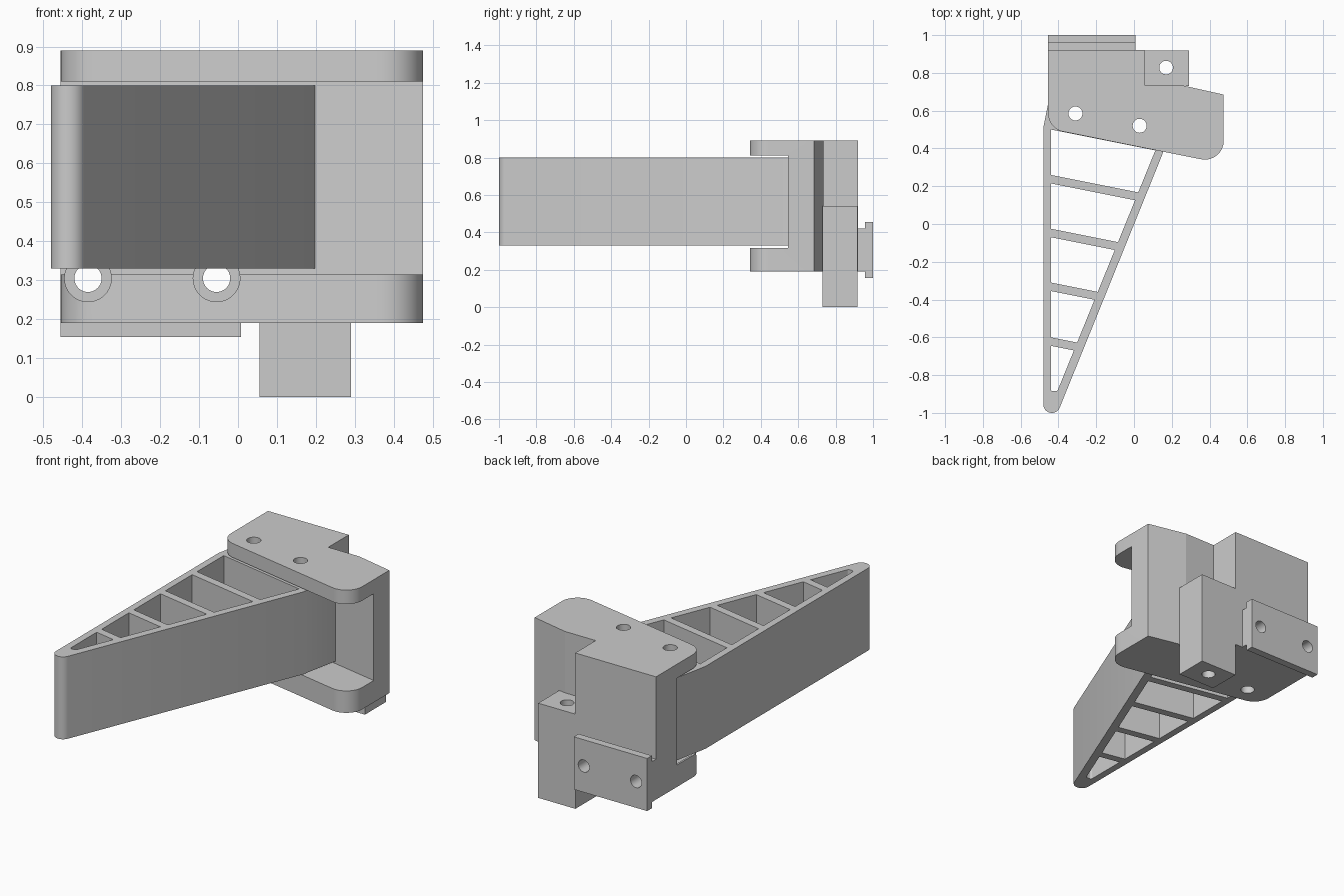
import bpy, bmesh, math
from mathutils import Vector, Matrix

if "Cube" in bpy.data.objects:
    bpy.data.objects.remove(bpy.data.objects["Cube"])


def fillet(pts):
    """Outline from (x, y[, radius]) corners, rounding those with a radius."""
    out = []
    n = len(pts)
    for i, p in enumerate(pts):
        c = Vector(p[:2])
        if len(p) == 2:
            out.append(c)
            continue
        r = p[2]
        a = (Vector(pts[i - 1][:2]) - c).normalized()
        b = (Vector(pts[(i + 1) % n][:2]) - c).normalized()
        half = a.angle(b) / 2
        centre = c + (a + b).normalized() * r / math.sin(half)
        s = c + a * r / math.tan(half) - centre
        e = c + b * r / math.tan(half) - centre
        sweep = s.angle_signed(e)          # clockwise positive
        steps = 14
        for k in range(steps + 1):
            t = -sweep * k / steps
            out.append(centre + Matrix.Rotation(t, 2) @ s)
    return out


def prism(name, pts, z0, z1):
    """Vertical extrusion of an outline."""
    bm = bmesh.new()
    f = bm.faces.new([bm.verts.new((p[0], p[1], z0)) for p in fillet(pts)])
    g = bmesh.ops.extrude_face_region(bm, geom=[f])
    bmesh.ops.translate(bm, vec=(0, 0, z1 - z0),
                        verts=[v for v in g["geom"] if isinstance(v, bmesh.types.BMVert)])
    bmesh.ops.recalc_face_normals(bm, faces=bm.faces)
    me = bpy.data.meshes.new(name)
    bm.to_mesh(me)
    bm.free()
    ob = bpy.data.objects.new(name, me)
    bpy.context.collection.objects.link(ob)
    return ob


def box(name, x0, x1, y0, y1, z0, z1):
    return prism(name, [(x0, y0), (x1, y0), (x1, y1), (x0, y1)], z0, z1)


def rod(loc, r, length, along_y=False):
    bpy.ops.mesh.primitive_cylinder_add(vertices=40, radius=r, depth=length, location=loc,
                                        rotation=(math.pi / 2 if along_y else 0, 0, 0))
    bpy.context.object.name = "hole_cutter"
    return bpy.context.object


def cut(ob, cutters):
    """Subtract the cutters one by one, then remove them."""
    bpy.context.view_layer.objects.active = ob
    for c in cutters:
        c.hide_render = True
        m = ob.modifiers.new("cut", 'BOOLEAN')
        m.operation, m.solver, m.object = 'DIFFERENCE', 'EXACT', c
        bpy.ops.object.modifier_apply(modifier=m.name)
        bpy.data.objects.remove(c)


def pin_holes():
    return [rod((x, y, 0.5), 0.037, 2) for x, y in ((-0.31, 0.585), (0.03, 0.52))]


def mount_holes(r, y0, y1):
    return [rod((x, (y0 + y1) / 2, 0.305), r, y1 - y0, True) for x in (-0.385, -0.055)]


# Clevis bracket: outline, open slot for the arm, pin and screw holes
bracket = prism("clevis_bracket", [
    (-0.455, 0.92), (-0.455, 0.505, 0.1), (0.475, 0.319, 0.1), (0.475, 0.685),
    (0.25, 0.735), (0.055, 0.735), (0.055, 0.92)], 0.19, 0.89)
slot = prism("slot_cutter", [(-0.7, 0.779), (-0.7, 0), (0.7, 0), (0.7, 0.5)], 0.315, 0.81)
cut(bracket, [slot] + pin_holes() + mount_holes(0.06, 0.2, 0.85) + mount_holes(0.035, 0.8, 1.2))

# Rear post with a vertical hole
post = box("rear_post", 0.055, 0.29, 0.73, 0.918, 0.0, 0.54)
cut(post, [rod((0.17, 0.828, 0.3), 0.036, 1)])

# T-shaped rail on the back
for name, y0, y1, z0, z1 in (("rail_neck", 0.92, 0.957, 0.19, 0.42),
                             ("rail_flange", 0.957, 1.0, 0.155, 0.455)):
    rail = box(name, -0.455, 0.008, y0, y1, z0, z1)
    cut(rail, mount_holes(0.035, 0.8, 1.2))


def right_edge(y):
    return 0.155 + 0.407 * (y - 0.38)


# Tapered arm: rounded tip, hinge block seated in the slot
tip = [(-0.435 + 0.045 * math.cos(t), -0.955 + 0.045 * math.sin(t))
       for t in (math.pi + (math.pi - 0.386) * k / 20 for k in range(21))]
arm = prism("tapered_arm", tip + [(right_edge(0.37), 0.37), (0.197, 0.599),
                                  (-0.437, 0.726), (-0.48, 0.51)], 0.33, 0.80)


def pocket(top, bottom, r=None):
    """Window between two slanted ribs, given their heights at the left wall."""
    left = -0.44

    def right(y):
        # meeting point of the rib line and the inner right wall
        x = (0.109 + 0.407 * (y + 0.2 * left - 0.38)) / (1 + 0.407 * 0.2)
        return (x, y - 0.2 * (x - left))
    if r:
        low = [(left, bottom, r), (right_edge(bottom) - 0.046, bottom, r)]
    else:
        low = [(left, bottom), right(bottom)]
    return prism("pocket_cutter", low + [right(top), (left, top)], 0.2, 0.95)


# Lightening windows and pin holes in the arm
cut(arm, [pocket(0.5, 0.26), pocket(0.215, -0.025), pocket(-0.07, -0.31),
          pocket(-0.355, -0.60), pocket(-0.645, -0.885, 0.011)] + pin_holes())

# Smooth the round surfaces, keep edges sharp
bpy.ops.object.select_all(action='DESELECT')
for ob in bpy.context.collection.objects:
    ob.select_set(True)
bpy.context.view_layer.objects.active = bracket
bpy.ops.object.shade_smooth_by_angle(angle=math.radians(12))
